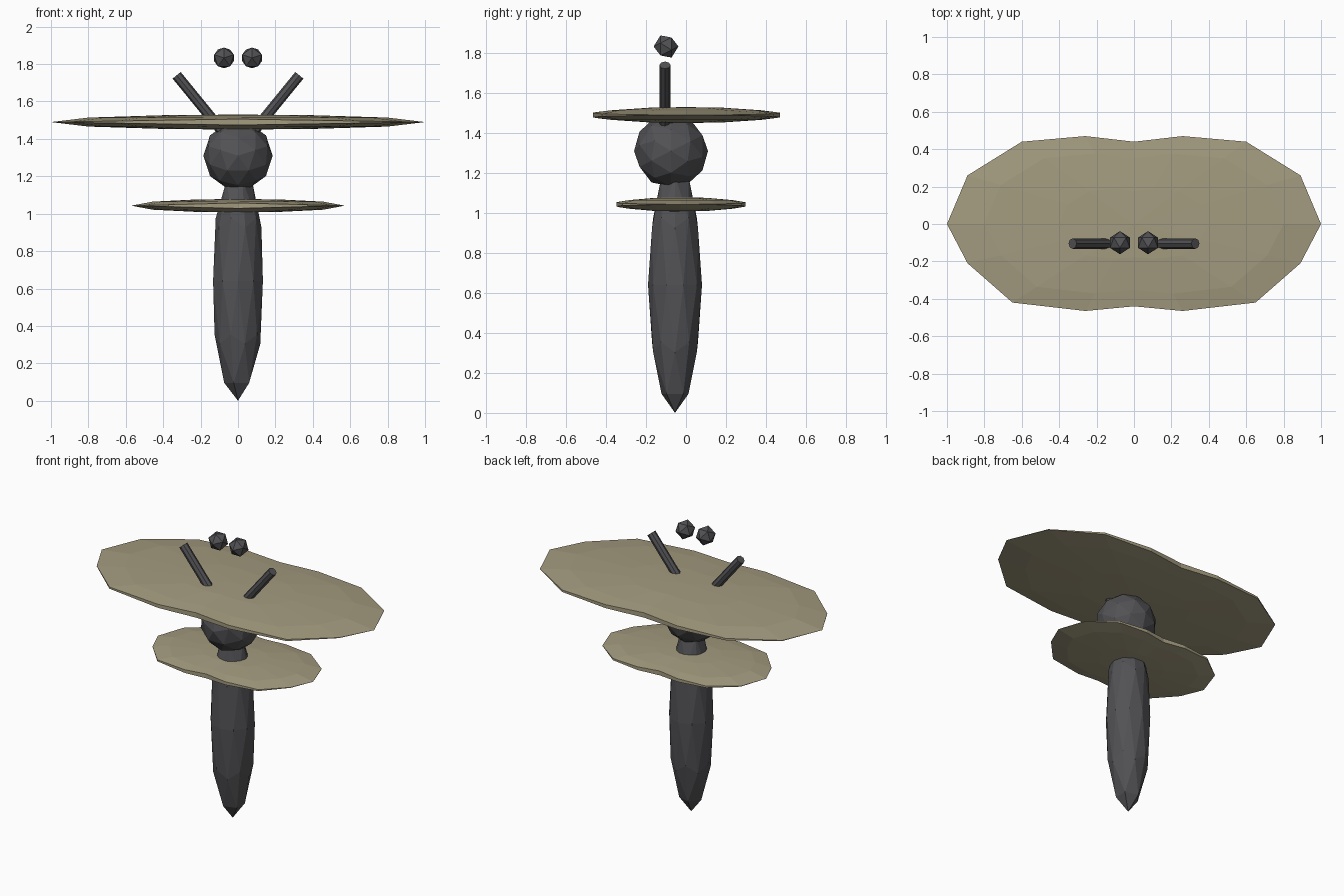
import bpy, bmesh, math
from mathutils import Matrix, Vector

if "Cube" in bpy.data.objects:
    bpy.data.objects.remove(bpy.data.objects["Cube"])


def material(name, rgb):
    m = bpy.data.materials.new(name)
    m.diffuse_color = (*rgb, 1)
    m.use_nodes = True
    m.node_tree.nodes["Principled BSDF"].inputs["Base Color"].default_value = m.diffuse_color
    return m


DARK = material("charcoal", (0.085, 0.085, 0.092))
TAN = material("dusty_tan", (0.37, 0.33, 0.215))


def finish(name, bm, mat):
    bmesh.ops.recalc_face_normals(bm, faces=bm.faces)
    mesh = bpy.data.meshes.new(name)
    bm.to_mesh(mesh)
    bm.free()
    mesh.materials.append(mat)
    ob = bpy.data.objects.new(name, mesh)
    bpy.context.collection.objects.link(ob)
    return ob


def ico(name, loc, scale, subdiv, turn=Matrix.Identity(4)):
    bm = bmesh.new()
    mat = Matrix.Translation(loc) @ Matrix.Diagonal((*scale, 1)) @ turn
    bmesh.ops.create_icosphere(bm, subdivisions=subdiv, radius=1, matrix=mat)
    return finish(name, bm, DARK)


def rod(name, a, b, radius, sides=8):
    a, b = Vector(a), Vector(b)
    d = b - a
    bm = bmesh.new()
    mat = Matrix.Translation((a + b) / 2) @ d.to_track_quat('Z', 'Y').to_matrix().to_4x4()
    bmesh.ops.create_cone(bm, cap_ends=True, segments=sides, radius1=radius,
                          radius2=radius, depth=d.length, matrix=mat)
    return finish(name, bm, DARK)


# Right half of the wing outline, back notch to front notch
HALF = [(0, .44), (.26, .47), (.6, .44), (.89, .26), (1, 0),
        (.89, -.21), (.65, -.42), (.26, -.465), (0, -.44)]
OUTLINE = HALF + [(-x, y) for x, y in HALF[-2:0:-1]]


def wings(name, sx, sy, cy, cz, h):
    """Thin faceted lens over the mirrored outline."""
    bm = bmesh.new()

    def ring(r, side):
        out = []
        for x, y in OUTLINE:
            z = h * math.sqrt(1 - r * r) if r < 1 else h * 0.4 * (1 - abs(x))
            out.append(bm.verts.new((x * r * sx, cy + y * r * sy, cz + side * z)))
        return out

    n = len(OUTLINE)
    for side in (1, -1):
        rings = [ring(r, side) for r in (1, .8, .4)]
        hub = bm.verts.new((0, cy, cz + side * h))
        for a, b in zip(rings, rings[1:]):
            for i in range(n):
                j = (i + 1) % n
                bm.faces.new((a[i], a[j], b[j], b[i]))
        for i in range(n):
            bm.faces.new((rings[-1][i], rings[-1][(i + 1) % n], hub))
        if side == 1:
            top = rings[0]
        else:
            # Narrow rim between the upper and lower skins
            for i in range(n):
                j = (i + 1) % n
                bm.faces.new((top[i], top[j], rings[0][j], rings[0][i]))
    bmesh.ops.remove_doubles(bm, verts=bm.verts, dist=1e-4)
    return finish(name, bm, TAN)


# Tapered body and round head
ico("body", (0, -.055, .64), (.14, .135, .64), 2)
POLE_Y = Matrix.Rotation(math.pi / 2, 4, 'X') @ Matrix.Rotation(math.pi / 2, 4, 'Z')
ico("head", (0, -.075, 1.31), (.185, .185, .185), 2, POLE_Y)

# Large upper and small lower wing pairs
wings("upper_wings", 1, 1, 0, 1.49, .04)
wings("lower_wings", .57, .69, -.027, 1.043, .036)

# Eyes and antennae
for s, side in ((-1, "left"), (1, "right")):
    ico(side + "_eye", (s * .075, -.1, 1.833), (.062, .062, .062), 1, POLE_Y)
    rod(side + "_antenna", (s * .075, -.105, 1.43), (s * .328, -.105, 1.74), .028)
